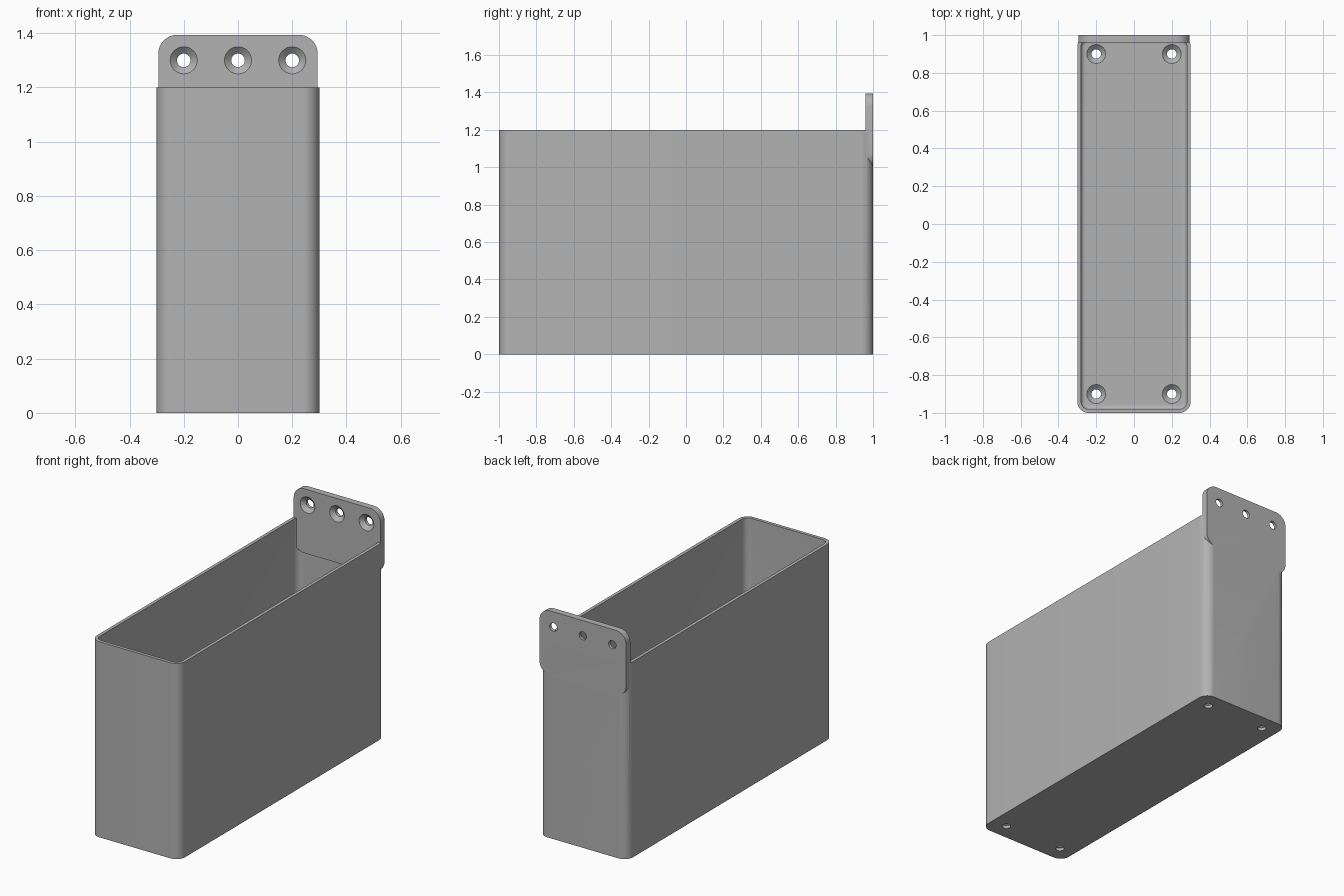
import bpy, bmesh, math
from mathutils import Matrix, Vector

cube = bpy.data.objects.get("Cube")
if cube:
    bpy.data.objects.remove(cube, do_unlink=True)

grey = bpy.data.materials.new("plain_grey")
grey.use_nodes = True
grey.diffuse_color = (0.45, 0.45, 0.45, 1)
grey.node_tree.nodes["Principled BSDF"].inputs["Base Color"].default_value = (0.45, 0.45, 0.45, 1)


def make_object(name, bm):
    bmesh.ops.recalc_face_normals(bm, faces=bm.faces[:])
    mesh = bpy.data.meshes.new(name)
    bm.to_mesh(mesh)
    bm.free()
    mesh.materials.append(grey)
    obj = bpy.data.objects.new(name, mesh)
    bpy.context.collection.objects.link(obj)
    return obj


def rounded_loop(width, depth, radius, steps=10):
    """Outline of a rounded rectangle centred on the origin."""
    points = []
    for i, (sx, sy) in enumerate([(1, 1), (-1, 1), (-1, -1), (1, -1)]):
        for s in range(steps + 1):
            a = (i + s / steps) * math.pi / 2
            points.append((sx * (width / 2 - radius) + radius * math.cos(a),
                           sy * (depth / 2 - radius) + radius * math.sin(a)))
    return points


def rounded_block(name, layers, matrix=Matrix()):
    """Skin stacked rounded rectangles: (width, depth, radius, z)."""
    bm = bmesh.new()
    rings = [[bm.verts.new(matrix @ Vector((x, y, z))) for x, y in rounded_loop(w, d, r)]
             for w, d, r, z in layers]
    for low, high in zip(rings, rings[1:]):
        for i in range(len(low)):
            j = (i + 1) % len(low)
            bm.faces.new((low[i], low[j], high[j], high[i]))
    bm.faces.new(rings[0][::-1])
    bm.faces.new(rings[-1])
    return make_object(name, bm)


def screw_cutter(matrix, thickness):
    """Countersunk hole; local z = 0 is the face the screw enters."""
    bm = bmesh.new()
    profile = [(0, 0.02), (0.05, 0.02), (0.05, 0), (0.025, -0.022),
               (0.025, -thickness - 0.02), (0, -thickness - 0.02)]
    verts = [bm.verts.new((r, 0, z)) for r, z in profile]
    edges = [bm.edges.new(pair) for pair in zip(verts, verts[1:])]
    bmesh.ops.spin(bm, geom=verts + edges, axis=(0, 0, 1), cent=(0, 0, 0),
                   angle=math.tau, steps=32)
    bmesh.ops.remove_doubles(bm, verts=bm.verts[:], dist=0.0001)
    bmesh.ops.transform(bm, matrix=matrix, verts=bm.verts[:])
    return make_object("screw_cutter", bm)


def combine(target, tool, operation):
    mod = target.modifiers.new("boolean", 'BOOLEAN')
    mod.operation = operation
    mod.solver = 'EXACT'
    mod.object = tool
    bpy.context.view_layer.objects.active = target
    bpy.ops.object.modifier_apply(modifier=mod.name)
    bpy.data.objects.remove(tool, do_unlink=True)


# Open box with rounded corners, thin walls and a small fillet round the floor
wall, floor, fillet = 0.02, 0.04, 0.02
bin_body = rounded_block("storage_bin", [(0.6, 2, 0.06, 0), (0.6, 2, 0.06, 1.2)])
cavity = []
for s in range(6):
    a = s / 5 * math.pi / 2
    inset = wall + fillet * (1 - math.sin(a))
    cavity.append((0.6 - 2 * inset, 2 - 2 * inset, 0.06 - inset,
                   floor + fillet * (1 - math.cos(a))))
cavity.append((0.6 - 2 * wall, 2 - 2 * wall, 0.06 - wall, 1.3))
combine(bin_body, rounded_block("cavity_cutter", cavity), 'DIFFERENCE')

# Mounting plate rising from the back wall
upright = Matrix.Translation((0, 1, 1.197)) @ Matrix.Rotation(math.pi / 2, 4, 'X')
plate = rounded_block("mounting_plate",
                      [(0.588, 0.394, 0.07, 0), (0.588, 0.394, 0.07, 0.04)], upright)
combine(bin_body, plate, 'UNION')

# Countersunk screw holes in the plate and the floor
for x in (-0.2, 0, 0.2):
    place = Matrix.Translation((x, 0.96, 1.3)) @ Matrix.Rotation(math.pi / 2, 4, 'X')
    combine(bin_body, screw_cutter(place, 0.04), 'DIFFERENCE')
for x in (-0.2, 0.2):
    for y in (-0.9, 0.9):
        combine(bin_body, screw_cutter(Matrix.Translation((x, y, floor)), floor), 'DIFFERENCE')

# Smooth rounded corners, crisp edges
bpy.ops.object.select_all(action='DESELECT')
bin_body.select_set(True)
bpy.context.view_layer.objects.active = bin_body
bpy.ops.object.shade_smooth_by_angle(angle=math.radians(30))
